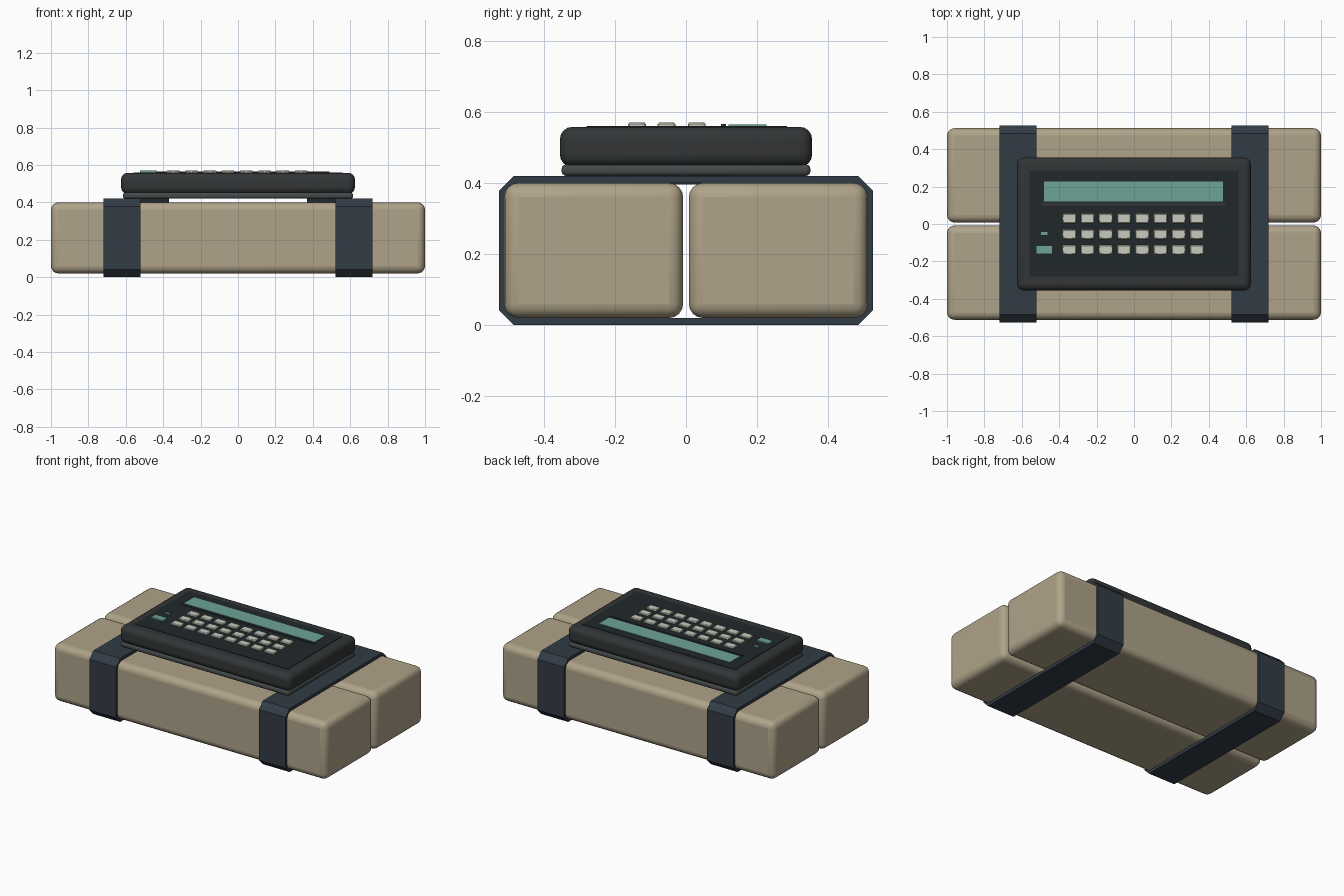
import bpy, bmesh, math

if "Cube" in bpy.data.objects:
    bpy.data.objects.remove(bpy.data.objects["Cube"])


def mat(name, r, g, b):
    m = bpy.data.materials.new(name)
    m.diffuse_color = (r, g, b, 1)
    m.use_nodes = True
    m.node_tree.nodes["Principled BSDF"].inputs["Base Color"].default_value = m.diffuse_color
    return m


TAN = mat("tan_wrap", 0.43, 0.365, 0.25)
STRAP = mat("navy_strap", 0.032, 0.045, 0.06)
CASE = mat("dark_case", 0.032, 0.036, 0.038)
BASE = mat("grey_base", 0.06, 0.068, 0.07)
PANEL = mat("black_panel", 0.015, 0.022, 0.024)
SCREEN = mat("green_screen", 0.155, 0.37, 0.31)
KEY = mat("pale_key", 0.58, 0.59, 0.51)


def finish(name, bm, material, bevel=0, segments=3):
    bmesh.ops.recalc_face_normals(bm, faces=bm.faces)
    me = bpy.data.meshes.new(name)
    bm.to_mesh(me)
    bm.free()
    ob = bpy.data.objects.new(name, me)
    bpy.context.collection.objects.link(ob)
    me.materials.append(material)
    if bevel:
        mod = ob.modifiers.new("bevel", "BEVEL")
        mod.width, mod.segments = bevel, segments
        bpy.ops.object.select_all(action="DESELECT")
        ob.select_set(True)
        bpy.context.view_layer.objects.active = ob
        bpy.ops.object.shade_smooth_by_angle(angle=math.radians(35))
        # keep the bevel before the smoothing
        i = ob.modifiers.find("bevel")
        if i > 0:
            ob.modifiers.move(i, 0)
    return ob


def box(name, x, y, z, material, bevel=0, segments=3):
    """Box from (min, max) ranges along each axis."""
    bm = bmesh.new()
    bmesh.ops.create_cube(bm, size=1)
    for v in bm.verts:
        for i, (lo, hi) in enumerate((x, y, z)):
            v.co[i] = hi if v.co[i] > 0 else lo
    return finish(name, bm, material, bevel, segments)


def chamfered(hy, z0, z1, c):
    return [(-hy + c, z0), (hy - c, z0), (hy, z0 + c), (hy, z1 - c),
            (hy - c, z1), (-hy + c, z1), (-hy, z1 - c), (-hy, z0 + c)]


def strap(name, x0, x1):
    """Hollow band with chamfered corners around both blocks."""
    bm = bmesh.new()
    loops = [[bm.verts.new((x, y, z)) for y, z in prof]
             for x, prof in ((x0, chamfered(0.527, 0.0, 0.42, 0.042)),
                             (x1, chamfered(0.527, 0.0, 0.42, 0.042)),
                             (x1, chamfered(0.507, 0.02, 0.40, 0.034)),
                             (x0, chamfered(0.507, 0.02, 0.40, 0.034)))]
    for k in range(4):
        a, b = loops[k], loops[(k + 1) % 4]
        for i in range(8):
            j = (i + 1) % 8
            bm.faces.new((a[i], a[j], b[j], b[i]))
    return finish(name, bm, STRAP)


# Two wrapped blocks side by side
box("front_block", (-1, 1), (-0.512, -0.008), (0.02, 0.40), TAN, 0.04, 4)
box("back_block", (-1, 1), (0.008, 0.512), (0.02, 0.40), TAN, 0.04, 4)

# Straps and the mounting pads under the device
for side, s in (("left", -1), ("right", 1)):
    strap(side + "_strap", *sorted((s * 0.522, s * 0.718)))
    box(side + "_mount_pad", sorted((s * 0.37, s * 0.53)), (-0.22, 0.22),
        (0.395, 0.422), PANEL)

# Device housing
box("device_base", (-0.615, 0.615), (-0.35, 0.35), (0.42, 0.452), BASE, 0.012, 3)
box("device_case", (-0.625, 0.625), (-0.355, 0.355), (0.445, 0.558), CASE, 0.035, 4)
box("face_panel", (-0.56, 0.56), (-0.28, 0.285), (0.55, 0.561), PANEL)

# Display with its lower lip
box("display_screen", (-0.48, 0.477), (0.12, 0.227), (0.555, 0.564), SCREEN)
box("display_lip", (-0.495, 0.49), (0.099, 0.112), (0.555, 0.566), CASE)

# Keypad
for r, y in enumerate((0.03, -0.055, -0.138)):
    for c in range(8):
        x = -0.346 + c * 0.0975
        box(f"key_{r}_{c}", (x - 0.036, x + 0.036), (y - 0.025, y + 0.025),
            (0.555, 0.57), KEY, 0.004, 1)

# Green indicator and power button
box("indicator_light", (-0.497, -0.462), (-0.06, -0.042), (0.555, 0.566), SCREEN)
box("power_button", (-0.523, -0.437), (-0.161, -0.115), (0.555, 0.57), SCREEN)
